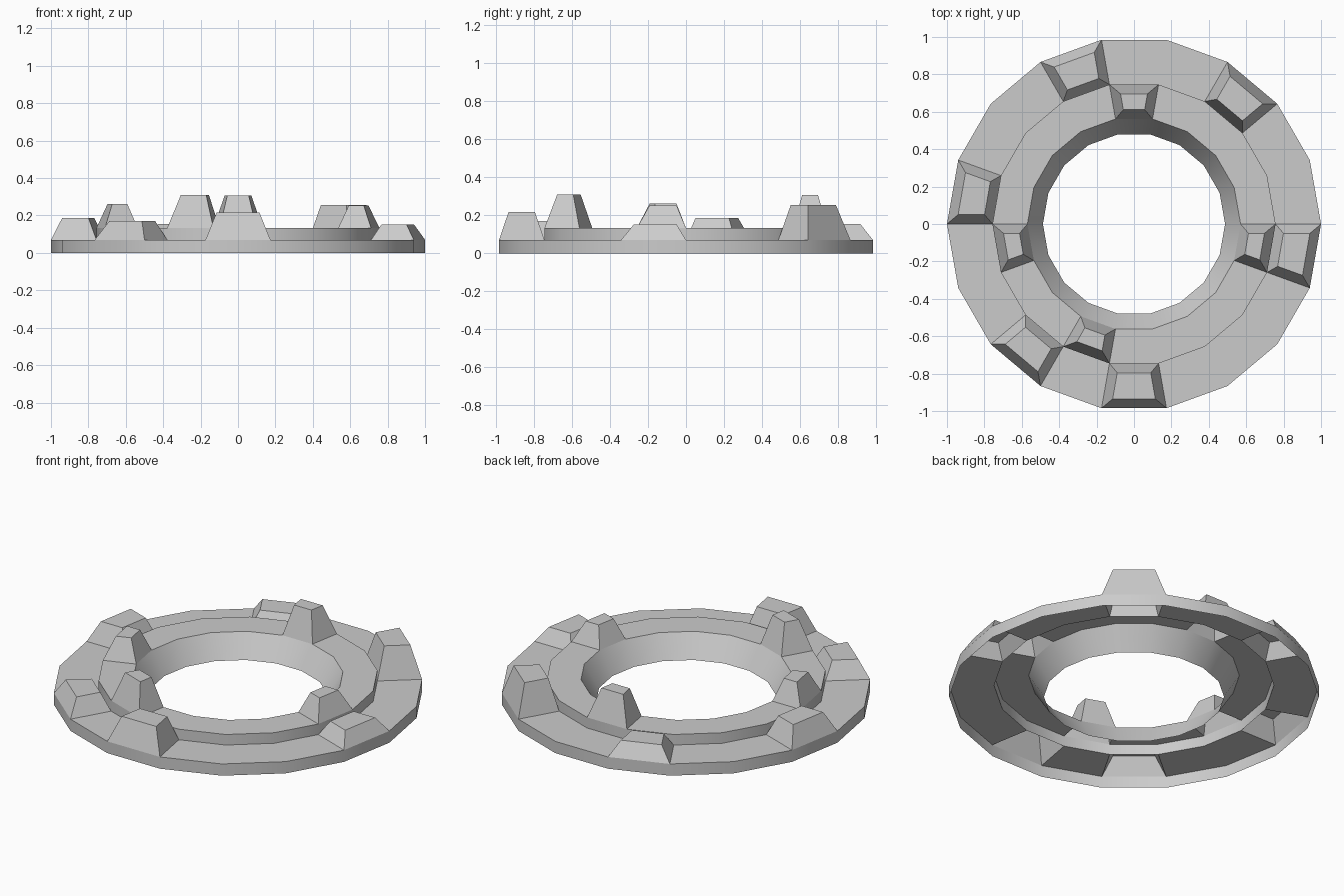
import bpy
import bmesh
from math import cos, sin, radians

cube = bpy.data.objects.get("Cube")
if cube:
    bpy.data.objects.remove(cube, do_unlink=True)

SIDES = 18
STEP = 360 / SIDES

# Stepped cross-section (radius, height): outer rim, ledge, step, inner ledge, flared bore
profile = [(1.0, 0), (1.0, 0.07), (0.757, 0.07), (0.757, 0.133), (0.57, 0.133), (0.487, 0)]
LOWER_LEDGE, UPPER_LEDGE = 1, 3

# Raised teeth: start angle of the segment -> top height
lower_teeth = {340: 0.153, 260: 0.217, 220: 0.17, 160: 0.186, 100: 0.155, 40: 0.255}
upper_teeth = {240: 0.31, 340: 0.253, 180: 0.262, 80: 0.306}

grey = bpy.data.materials.new("stone grey")
grey.use_nodes = True
colour = (0.6, 0.6, 0.6, 1)
grey.diffuse_color = colour
grey.node_tree.nodes["Principled BSDF"].inputs["Base Color"].default_value = colour

# Open-bottomed shell made by sweeping the cross-section around the axis
bm = bmesh.new()
rings = [[bm.verts.new((r * cos(radians(k * STEP)), r * sin(radians(k * STEP)), z))
          for k in range(SIDES)] for r, z in profile]
bands = []
for low, high in zip(rings, rings[1:]):
    band = []
    for k in range(SIDES):
        n = (k + 1) % SIDES
        face = bm.faces.new((low[k], low[n], high[n], high[k]))
        face.smooth = True
        band.append(face)
    bands.append(band)
bm.normal_update()


def raise_tooth(face, top):
    """Inset a ledge segment and lift it into a hollow tapered tooth."""
    skirt = bmesh.ops.inset_region(bm, faces=[face], thickness=0.05,
                                   use_boundary=True, use_even_offset=True)["faces"]
    for v in face.verts:
        v.co.z = top
    for f in skirt + [face]:
        f.smooth = False


for band, teeth in ((LOWER_LEDGE, lower_teeth), (UPPER_LEDGE, upper_teeth)):
    for angle, top in teeth.items():
        raise_tooth(bands[band][round(angle / STEP)], top)

# Keep the ledge rims and tooth outlines crisp, the round walls smooth
bm.normal_update()
for e in bm.edges:
    flat = any(not f.smooth for f in e.link_faces)
    e.smooth = not flat and e.calc_face_angle(0) < radians(30)

mesh = bpy.data.meshes.new("toothed_ring")
bm.to_mesh(mesh)
bm.free()
mesh.materials.append(grey)
ring = bpy.data.objects.new("toothed_ring", mesh)
bpy.context.collection.objects.link(ring)
